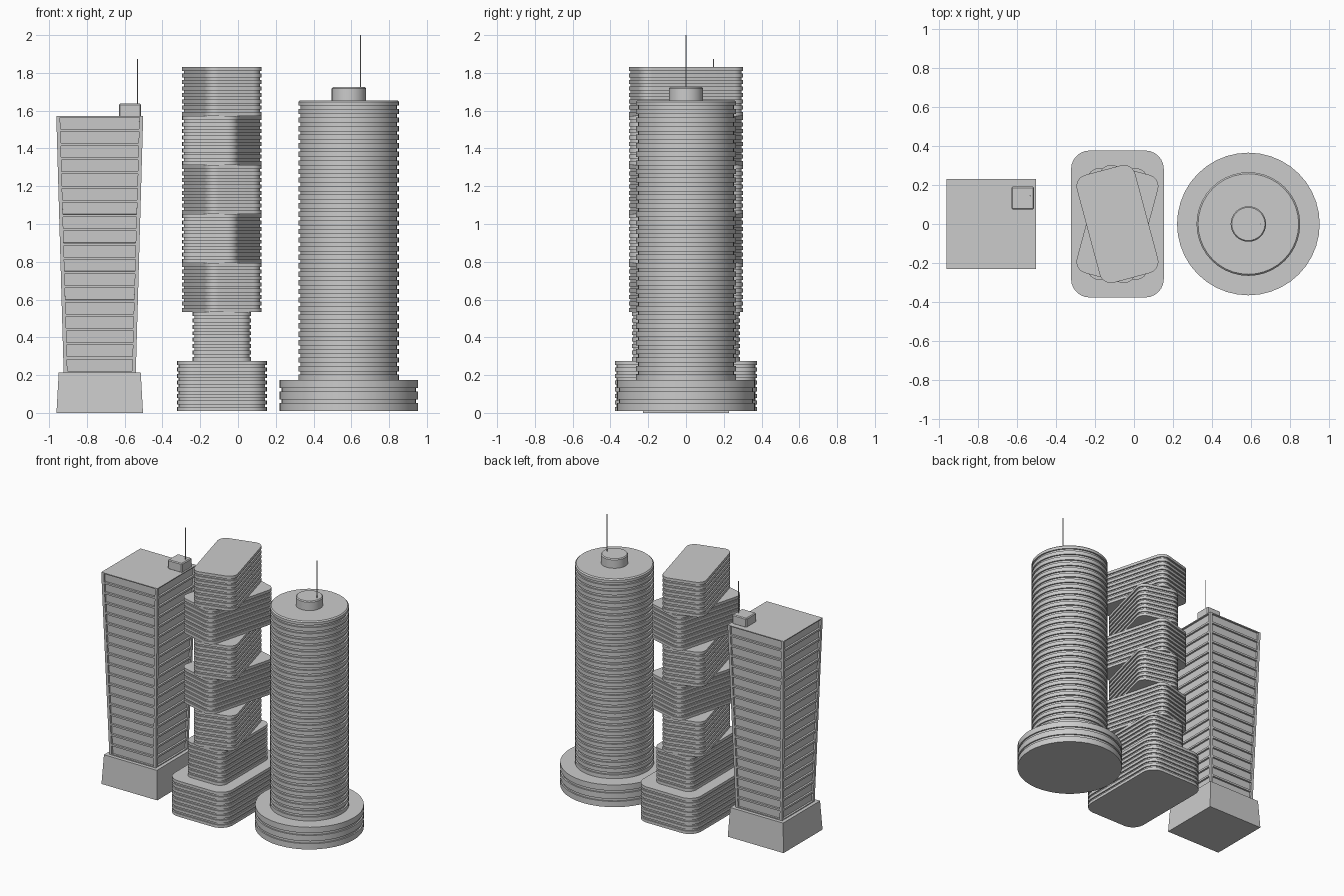
import bpy, bmesh, math
from mathutils import Vector, Matrix

if "Cube" in bpy.data.objects:
    bpy.data.objects.remove(bpy.data.objects["Cube"])


def finish(name, bm, smooth=True):
    bmesh.ops.recalc_face_normals(bm, faces=bm.faces)
    me = bpy.data.meshes.new(name)
    bm.to_mesh(me)
    bm.free()
    ob = bpy.data.objects.new(name, me)
    bpy.context.collection.objects.link(ob)
    if smooth:
        bpy.ops.object.select_all(action='DESELECT')
        bpy.context.view_layer.objects.active = ob
        ob.select_set(True)
        bpy.ops.object.shade_smooth_by_angle(angle=math.radians(30))
    return ob


def loft(name, rings, smooth=True):
    bm = bmesh.new()
    loops = [[bm.verts.new(p) for p in ring] for ring in rings]
    for a, b in zip(loops, loops[1:]):
        n = len(a)
        for i in range(n):
            j = (i + 1) % n
            bm.faces.new((a[i], a[j], b[j], b[i]))
    bm.faces.new(loops[0][::-1])
    bm.faces.new(loops[-1])
    return finish(name, bm, smooth)


def round_rect(cx, hw, hh, r, angle=0.0, steps=6):
    """Outline function: shrink by o, placed at height z."""
    rot = Matrix.Rotation(angle, 3, 'Z')

    def ring(z, o):
        pts = []
        for k, (sx, sy) in enumerate(((1, 1), (-1, 1), (-1, -1), (1, -1))):
            for s in range(steps + 1):
                a = math.pi / 2 * (k + s / steps)
                p = rot @ Vector((sx * (hw - r) + (r - o) * math.cos(a),
                                  sy * (hh - r) + (r - o) * math.sin(a), 0))
                pts.append((p.x + cx, p.y, z))
        return pts
    return ring


def circle(cx, r, n=40):
    def ring(z, o):
        return [(cx + (r - o) * math.cos(2 * math.pi * i / n),
                 (r - o) * math.sin(2 * math.pi * i / n), z) for i in range(n)]
    return ring


def floors(name, ring, z0, z1, count, groove, slab=0.62, cap=0.0):
    """Stack of slabs separated by recessed window bands."""
    h = (z1 - z0) / (count - 1 + slab)
    levels = []
    for i in range(count):
        z = z0 + i * h
        last = i == count - 1
        levels += [(z, 0), (z + slab * h - (cap if last else 0), 0)]
        if not last:
            levels += [(z + slab * h, groove), (z + h, groove)]
        elif cap:
            levels.append((z1, cap))
    return loft(name, [ring(z, o) for z, o in levels])


def antenna(name, x, y, z0, z1):
    ring = circle(x, 0.003, 8)
    loft(name, [[(px, py + y, pz) for px, py, pz in ring(z, 0)] for z in (z0, z1)])


# --- Square tower flaring upward, on a tapered plinth ---
SX = -0.732


def square(h, z):
    return [(SX - h, -h, z), (SX + h, -h, z), (SX + h, h, z), (SX - h, h, z)]


loft("square_plinth", [square(0.229, 0), square(0.217, 0.215)], False)

N, Z0, Z1 = 18, 0.215, 1.572
bm = bmesh.new()
rows = []
for i in range(N + 1):
    t = i / N
    rows.append([bm.verts.new(p) for p in square(0.191 + 0.039 * t, Z0 + (Z1 - Z0) * t)])
bm.faces.new(rows[0][::-1])
bm.faces.new(rows[-1])
for a, b in zip(rows, rows[1:]):
    for i in range(4):
        j = (i + 1) % 4
        quad = (a[i], a[j], b[j], b[i])
        normal = (a[j].co - a[i].co).cross(b[i].co - a[i].co).normalized()
        # framed window panel, sunk into the facade
        across = (a[j].co - a[i].co).normalized() * 0.02
        up = (b[i].co - a[i].co).normalized() * 0.007
        rim = [quad[0].co + across + up, quad[1].co - across + up,
               quad[2].co - across - up, quad[3].co + across - up]
        rv = [bm.verts.new(p) for p in rim]
        iv = [bm.verts.new(p - normal * 0.014) for p in rim]
        for k in range(4):
            m = (k + 1) % 4
            bm.faces.new((quad[k], quad[m], rv[m], rv[k]))
            bm.faces.new((rv[k], rv[m], iv[m], iv[k]))
        bm.faces.new(iv)
finish("square_tower", bm, False)

# Roof hut with softened edges and mast
bm = bmesh.new()
bmesh.ops.create_cube(bm, size=1, matrix=Matrix.Translation((-0.571, 0.133, 1.602))
                      @ Matrix.Diagonal((0.117, 0.117, 0.07, 1)))
bmesh.ops.bevel(bm, geom=bm.edges[:], offset=0.006, segments=1, affect='EDGES')
finish("square_roof_hut", bm, False)
antenna("square_antenna", -0.533, 0.145, 1.63, 1.873)

# --- Twisted tower: rounded blocks turned alternately ---
MX = -0.085
floors("twisted_base", round_rect(MX, 0.238, 0.377, 0.095), 0.01, 0.275, 8, 0.009)
for i in range(6):
    angle = 0 if i == 0 else math.radians(15) * (1 if i % 2 else -1)
    z = 0.275 + i * 0.2592
    floors(f"twisted_block_{i + 1}", round_rect(MX, 0.155, 0.286, 0.06, angle),
           z, z + 0.2592, 8, 0.009)

# --- Round tower on a wide drum ---
RX = 0.587
floors("round_base", circle(RX, 0.366), 0.01, 0.175, 3, 0.01, 0.7)
floors("round_tower", circle(RX, 0.266), 0.175, 1.655, 33, 0.011, 0.62, 0.008)
cap = circle(RX, 0.091, 32)
loft("round_roof_drum", [cap(1.65, 0), cap(1.717, 0), cap(1.724, 0.006)])
antenna("round_antenna", 0.648, 0, 1.71, 2.0)
